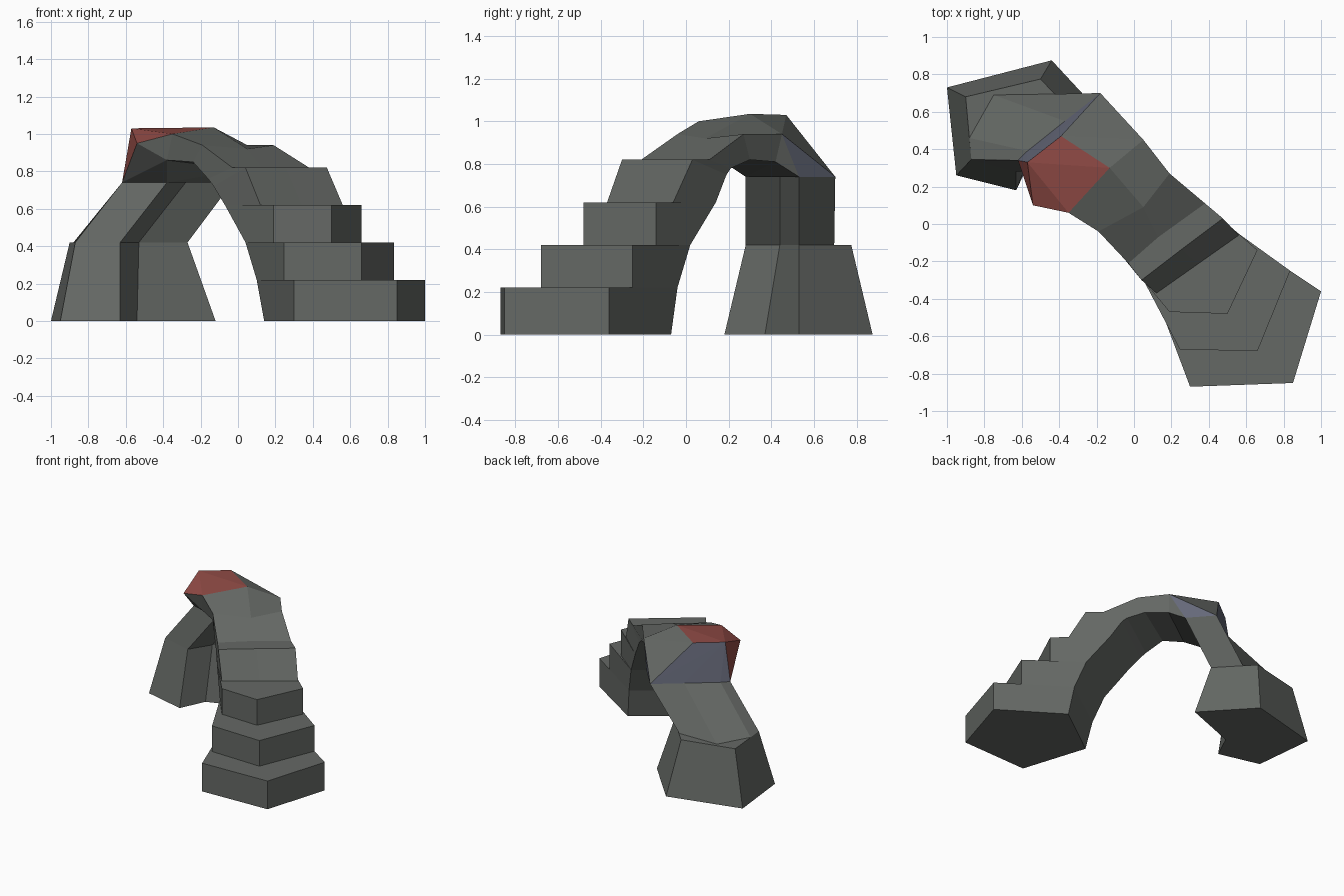
import bpy, bmesh

if "Cube" in bpy.data.objects:
    bpy.data.objects.remove(bpy.data.objects["Cube"])


def material(name, rgb):
    m = bpy.data.materials.new(name)
    m.diffuse_color = (*rgb, 1)
    m.use_nodes = True
    m.node_tree.nodes["Principled BSDF"].inputs["Base Color"].default_value = m.diffuse_color
    return m


STONE = material("stone", (0.13, 0.14, 0.13))
SLATE = material("slate", (0.13, 0.14, 0.19))
RED = material("red_stone", (0.28, 0.07, 0.06))


def finish(bm, name):
    bmesh.ops.remove_doubles(bm, verts=bm.verts, dist=0.0005)
    bmesh.ops.recalc_face_normals(bm, faces=bm.faces)
    me = bpy.data.meshes.new(name)
    bm.to_mesh(me)
    bm.free()
    for m in (STONE, SLATE, RED):
        me.materials.append(m)
    ob = bpy.data.objects.new(name, me)
    bpy.context.collection.objects.link(ob)
    return ob


def loft(name, rings):
    """Skin a list of equal-length rings, skipping edges that two rings share."""
    bm = bmesh.new()
    rows = [[bm.verts.new(p) for p in r] for r in rings]
    n = len(rows[0])
    for a, b in zip(rows, rows[1:]):
        for i in range(n):
            j = (i + 1) % n
            if (a[i].co - b[i].co).length + (a[j].co - b[j].co).length > 0.001:
                bm.faces.new((a[i], a[j], b[j], b[i]))
    bm.faces.new(rows[0])
    bm.faces.new(rows[-1])
    return finish(bm, name)


def at(points, z):
    return [(x, y, z) for x, y in points]


# Staircase: three outer points per tier, plus the arch's inner edge per level
levels = [0, 0.22, 0.42, 0.62]
inner = [[(0.55, -0.07), (0.14, -0.37)], [(0.52, -0.04), (0.10, -0.34)],
         [(0.46, 0.02), (0.04, -0.28)], [(0.34, 0.14), (-0.07, -0.16)]]
tiers = [[(0.30, -0.87), (0.85, -0.85), (1.0, -0.36)],
         [(0.245, -0.67), (0.66, -0.68), (0.835, -0.25)],
         [(0.19, -0.47), (0.50, -0.48), (0.66, -0.14)]]
# the first tier keeps a fifth side at the back, so its sides run to the inner edge
rings = []
for i, outer in enumerate(tiers):
    rings.append(at(outer + inner[i], levels[i]))
    rings.append(at(outer + inner[i + 1], levels[i + 1]))

# Arch span: front, middle, back on top, then back and front underneath
rings += [
    at([(0.12, -0.37), (0.34, -0.215), (0.56, -0.06)] + inner[3], 0.62),
    [(0.04, -0.30, 0.82), (0.255, -0.135, 0.82), (0.475, 0.03, 0.82),
     (0.27, 0.19, 0.75), (-0.13, -0.09, 0.72)],
    [(-0.03, -0.21, 0.82), (0.13, -0.07, 0.82), (0.38, 0.11, 0.82),
     (0.24, 0.21, 0.78), (-0.16, -0.06, 0.76)],
    [(-0.19, -0.04, 0.94), (0.05, 0.09, 0.92), (0.19, 0.27, 0.94),
     (0.15, 0.30, 0.82), (-0.24, 0.03, 0.85)],
]
arch_end = [(-0.35, 0.06, 1.0), (-0.13, 0.30, 1.035), (0.05, 0.45, 0.94),
            (0.03, 0.42, 0.81), (-0.38, 0.10, 0.86)]
loft("staircase_arch", rings + [arch_end])

# Left foot: notched frustum
loft("left_foot", [
    at([(-1.0, 0.73), (-0.95, 0.26), (-0.63, 0.18), (-0.54, 0.37), (-0.12, 0.53), (-0.44, 0.875)], 0),
    at([(-0.90, 0.68), (-0.87, 0.345), (-0.63, 0.28), (-0.53, 0.44), (-0.27, 0.53), (-0.50, 0.775)], 0.42)])

# Leaning upper leg
leg_top = at([(-0.62, 0.34), (-0.38, 0.28), (-0.28, 0.44), (-0.03, 0.53),
              (-0.18, 0.70), (-0.37, 0.55), (-0.57, 0.39)], 0.74)
loft("left_leg", [
    at([(-0.87, 0.345), (-0.63, 0.28), (-0.53, 0.44), (-0.27, 0.53),
        (-0.43, 0.695), (-0.75, 0.69), (-0.88, 0.46)], 0.42),
    leg_top])

# Capstone joining the arch to the leg
bm = bmesh.new()
crown = [(-0.54, 0.10, 0.95), (-0.57, 0.33, 1.03), (-0.39, 0.47, 1.03), (-0.13, 0.48, 0.94)]
for p in arch_end + crown + leg_top:
    bm.verts.new(p)
hull = bmesh.ops.convex_hull(bm, input=bm.verts)
loose = [v for v in bm.verts if not v.link_faces]
bmesh.ops.delete(bm, geom=loose, context='VERTS')
cap = finish(bm, "capstone")
for f in cap.data.polygons:
    right = max(cap.data.vertices[i].co.x for i in f.vertices)
    if (f.normal.z > 0.5 and right < -0.1 and f.center.z > 0.95) or f.normal.x < -0.8:
        f.material_index = 2
    elif f.normal.y > 0.4 and f.normal.z < 0.6:
        f.material_index = 1
